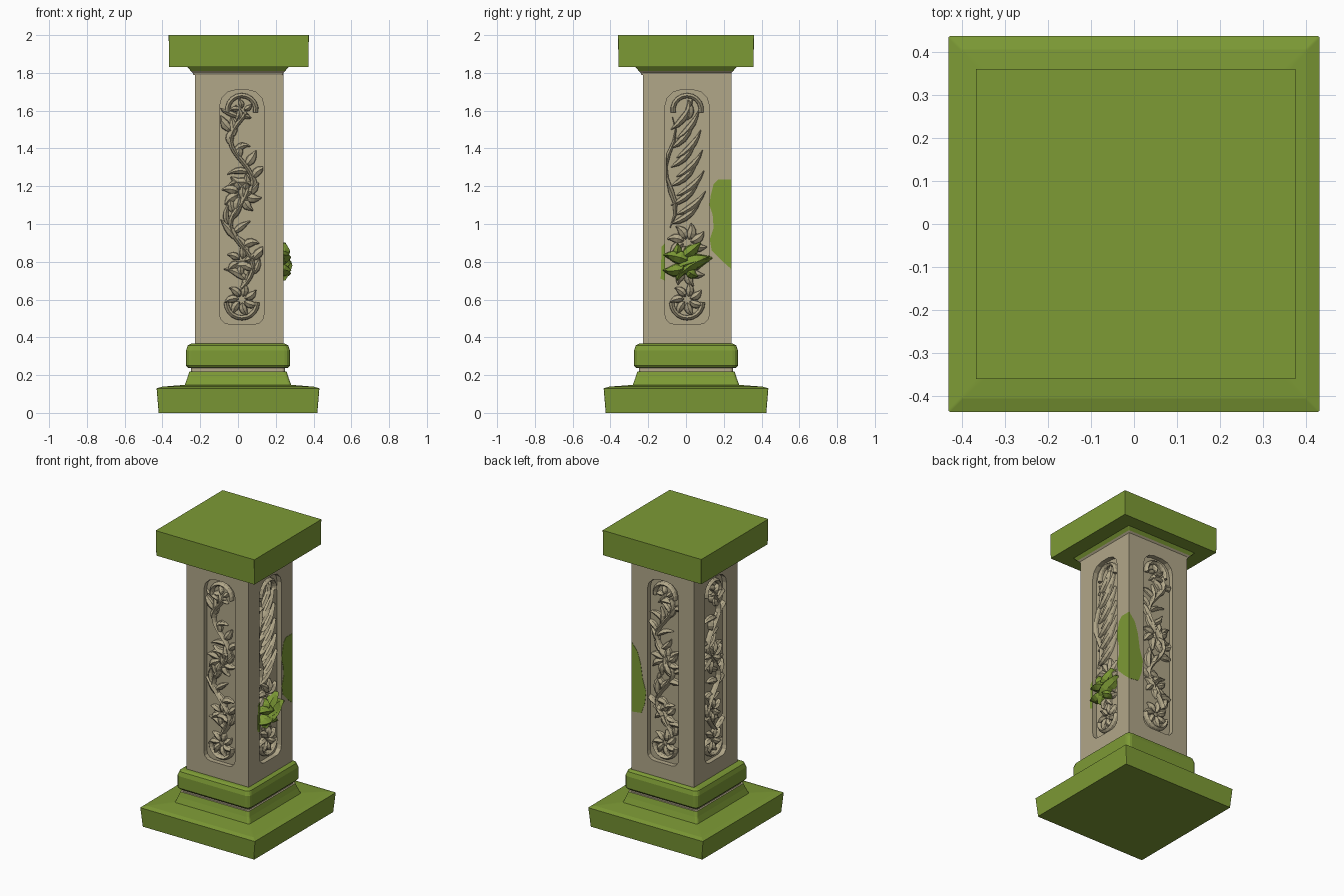
import bpy, bmesh, math, random
from mathutils import Vector

if "Cube" in bpy.data.objects:
    bpy.data.objects.remove(bpy.data.objects["Cube"])

random.seed(4)
PI = math.pi


def material(name, rgb):
    m = bpy.data.materials.new(name)
    m.diffuse_color = (*rgb, 1)
    m.use_nodes = True
    m.node_tree.nodes["Principled BSDF"].inputs["Base Color"].default_value = m.diffuse_color
    return m


STONE = material("beige stone", (0.44, 0.385, 0.25))
MOSS = material("moss green", (0.205, 0.325, 0.036))
C, HALF, DEPTH = 0.006, 0.234, 0.032     # shaft centre, half width, recess depth
PANEL_U = [0.014, 0.0, 0.0, 0.0]         # panel shift: front, right, back, left


def make(name, bm, mats):
    bmesh.ops.remove_doubles(bm, verts=bm.verts, dist=1e-5)
    bmesh.ops.recalc_face_normals(bm, faces=bm.faces)
    me = bpy.data.meshes.new(name)
    bm.to_mesh(me)
    bm.free()
    for m in mats:
        me.materials.append(m)
    ob = bpy.data.objects.new(name, me)
    bpy.context.collection.objects.link(ob)
    return ob


def on_side(k, u, z, d):
    """Point on shaft side k: u across, z up, d outward."""
    a, b = u, -(HALF + d)
    for _ in range(k):
        a, b = -b, a
    return Vector((C + a, C + b, z))


def stack(name, rings, stone_band=(9, 9)):
    """Loft of rounded rectangles (half x, half y, corner radius, z)."""
    bm = bmesh.new()
    loops = []
    for hx, hy, r, z in rings:
        loop = []
        for q, (sx, sy) in enumerate(((1, 1), (-1, 1), (-1, -1), (1, -1))):
            for s in range(4):
                a = (q + s / 3) * PI / 2
                loop.append(bm.verts.new((sx * (hx - r) + r * math.cos(a),
                                          sy * (hy - r) + r * math.sin(a), z)))
        loops.append(loop)
    for lo, hi in zip(loops, loops[1:]):
        for i in range(16):
            j = (i + 1) % 16
            bm.faces.new((lo[i], lo[j], hi[j], hi[i]))
    bm.faces.new(loops[0][::-1])
    bm.faces.new(loops[-1])
    for f in bm.faces:
        z = f.calc_center_median().z
        f.material_index = int(stone_band[0] < z < stone_band[1])
    return make(name, bm, [MOSS, STONE])


def prism(bm, k, outline, d0, d1):
    lo = [bm.verts.new(on_side(k, u, z, d0)) for u, z in outline]
    hi = [bm.verts.new(on_side(k, u, z, d1)) for u, z in outline]
    n = len(outline)
    bm.faces.new(lo[::-1])
    bm.faces.new(hi)
    for i in range(n):
        bm.faces.new((lo[i], lo[(i + 1) % n], hi[(i + 1) % n], hi[i]))


# base mouldings and capital
stack("plinth", [(.42, .425, .004, 0), (.431, .436, .004, .13), (.40, .405, .004, .139),
                 (.285, .285, .015, .148)])
stack("base_moulding", [(.285, .285, .015, .14), (.268, .268, .015, .185), (.258, .258, .015, .218),
                        (.248, .248, .015, .219), (.248, .248, .015, .238),
                        (.266, .266, .025, .239), (.275, .275, .03, .25), (.275, .275, .03, .33),
                        (.266, .266, .03, .358), (.25, .25, .02, .366), (.236, .236, .01, .368)],
      (.2184, .2386))
stack("capital_neck", [(.236, .236, .006, 1.79), (.24, .24, .006, 1.80), (.25, .25, .006, 1.81),
                       (.268, .268, .006, 1.832)], (1.79, 1.815))
cap = stack("capital_slab", [(.369, .357, .002, 1.83), (.371, .36, .002, 2.0)])
cap.location.x = .004

# shaft with a recessed panel on each side
bm = bmesh.new()
prism(bm, 0, [(-HALF, .36), (HALF, .36), (HALF, 1.8), (-HALF, 1.8)], -2 * HALF, 0)
shaft = make("shaft", bm, [STONE])
bm = bmesh.new()
for k in range(4):
    ring = []
    for q, (sx, sz) in enumerate(((1, 1), (-1, 1), (-1, -1), (1, -1))):
        r = .085 if sz > 0 else .05
        for s in range(4):
            a = (q + s / 3) * PI / 2
            ring.append((PANEL_U[k] + sx * (.117 - r) + r * math.cos(a),
                         1.09 + sz * (.62 - r) + r * math.sin(a)))
    prism(bm, k, ring, -DEPTH, .05)
cutter = make("panel_cutter", bm, [STONE])
cutter.hide_render = True
mod = shaft.modifiers.new("panels", "BOOLEAN")
mod.object, mod.operation, mod.solver = cutter, "DIFFERENCE", "EXACT"
bpy.context.view_layer.objects.active = shaft
bpy.ops.object.modifier_apply(modifier=mod.name)
bpy.data.objects.remove(cutter)


def ribbon(bm, k, path, w, h, floor=-DEPTH - .004, limit=.112, leafy=True):
    """Ridged carved strip along a path of (u, z)."""
    rows, n = [], len(path)
    for i, (u, z) in enumerate(path):
        a, b = path[max(i - 1, 0)], path[min(i + 1, n - 1)]
        t = Vector((b[0] - a[0], b[1] - a[1])).normalized()
        f = max(.12, math.sin(PI * (i / (n - 1)) ** .8)) if leafy else 1
        row = []
        for s, hh in ((-1, 0), (-.8, .6), (0, 1), (.8, .6), (1, 0)):
            x = max(-limit, min(limit, u - t.y * s * w * f))
            y = max(.48, min(1.70, z + t.x * s * w * f))
            row.append(bm.verts.new(on_side(k, PANEL_U[k] + x, y, floor + hh * h * (.55 + .45 * f))))
        rows.append(row)
    for p, q in zip(rows, rows[1:]):
        for j in range(4):
            bm.faces.new((p[j], p[j + 1], q[j + 1], q[j]))
    bm.faces.new(rows[0][::-1])
    bm.faces.new(rows[-1])


def leaf(bm, k, u, z, ang, length, bend, w, h, **kw):
    path = [(u, z)]
    for _ in range(5):
        u, z = u + math.cos(ang) * length / 5, z + math.sin(ang) * length / 5
        path.append((u, z))
        ang += bend / 5
    ribbon(bm, k, path, w, h, **kw)


def rosette(bm, k, u, z, r, petals, h=.034):
    for i in range(petals):
        a = 2 * PI * i / petals + .3
        leaf(bm, k, u + .2 * r * math.cos(a), z + .2 * r * math.sin(a), a, r * .9, .9, r * .27, h)


def arch(bm, k, z, r, a0, a1):
    ribbon(bm, k, [(r * math.cos(a0 + (a1 - a0) * i / 10), z + r * math.sin(a0 + (a1 - a0) * i / 10))
                   for i in range(11)], .014, .032, leafy=False)


# carved foliage: winding stem with leaves, or feathered fronds on the right side
for k, side in enumerate(("front", "right", "back", "left")):
    bm = bmesh.new()
    arch(bm, k, 1.605, .075, -.2, PI + .2)
    arch(bm, k, .585, .082, PI, 2 * PI)
    rosette(bm, k, 0, .60, .085, 7)
    if k == 1:
        for i in range(11):
            z = 1.0 + i * .05
            leaf(bm, k, -.085 + .03 * (i % 2), z, .35 + .03 * i, .20, .75, .020, .034)
        ribbon(bm, k, [(-.09 + .03 * math.sin(i), .98 + i * .065) for i in range(10)], .016, .032)
        rosette(bm, k, 0, .90, .10, 8)
        rosette(bm, k, 0, .76, .09, 7)
        leaf(bm, k, 0, 1.55, 1.2, .11, .8, .025, .03)
    else:
        ph = .9 * k
        ribbon(bm, k, [(.06 * math.sin(i * .42 + ph), .66 + i * .03) for i in range(32)],
               .013, .034, leafy=False)
        for i in range(26):
            z, s = .66 + i * .036, (-1) ** i
            u = .06 * math.sin((z - .66) / .03 * .42 + ph)
            a = PI / 2 - s * random.uniform(.3, 1.3)
            leaf(bm, k, u, z, a, random.uniform(.09, .15), -s * random.uniform(-1.6, 1.6),
                 random.uniform(.016, .027), random.uniform(.026, .037))
        rosette(bm, k, 0, 1.16, .10, 8)
        rosette(bm, k, 0, .80, .08, 6)
        rosette(bm, k, 0, 1.60, .06, 5)
    make(side + "_carving", bm, [STONE])

# green leaf cluster standing proud of the right side
bm = bmesh.new()
for u, z, a, length, bend, w, h in (
        (-.05, .77, .35, .19, -.2, .045, .055), (-.04, .73, .75, .19, -.5, .034, .062),
        (.02, .80, 2.7, .15, .5, .04, .056), (.0, .77, 3.5, .13, -.6, .036, .058),
        (-.03, .82, .6, .13, .2, .035, .05), (-.01, .79, 4.1, .10, .4, .03, .05),
        (.0, .76, -.9, .07, .8, .03, .055), (-.06, .83, 1.2, .07, .6, .025, .048)):
    leaf(bm, 1, u, z, a, length, bend, w, h + .012, floor=-.026, limit=.14)
make("green_leaf_cluster", bm, [MOSS])

# moss patch wrapping the back right corner, as thin plates
bm = bmesh.new()
E = HALF + .002
prism(bm, 1, [(E, .76), (E, 1.235), (.165, 1.235), (.14, 1.21), (.125, 1.15), (.118, 1.1),
              (.135, 1.05), (.14, .98), (.12, .92), (.13, .86), (.19, .80)], -.004, .002)
prism(bm, 2, [(-E, .76), (-.16, .77), (-.135, .84), (-.125, .92), (-.15, 1.0), (-.165, 1.1),
              (-.19, 1.18), (-E, 1.235)], -.004, .002)
# moss around the leaf cluster
prism(bm, 1, [(-.14, .71), (-.117, .70), (-.117, .90), (-.135, .88)], -.004, .002)
make("moss_patch", bm, [MOSS])
